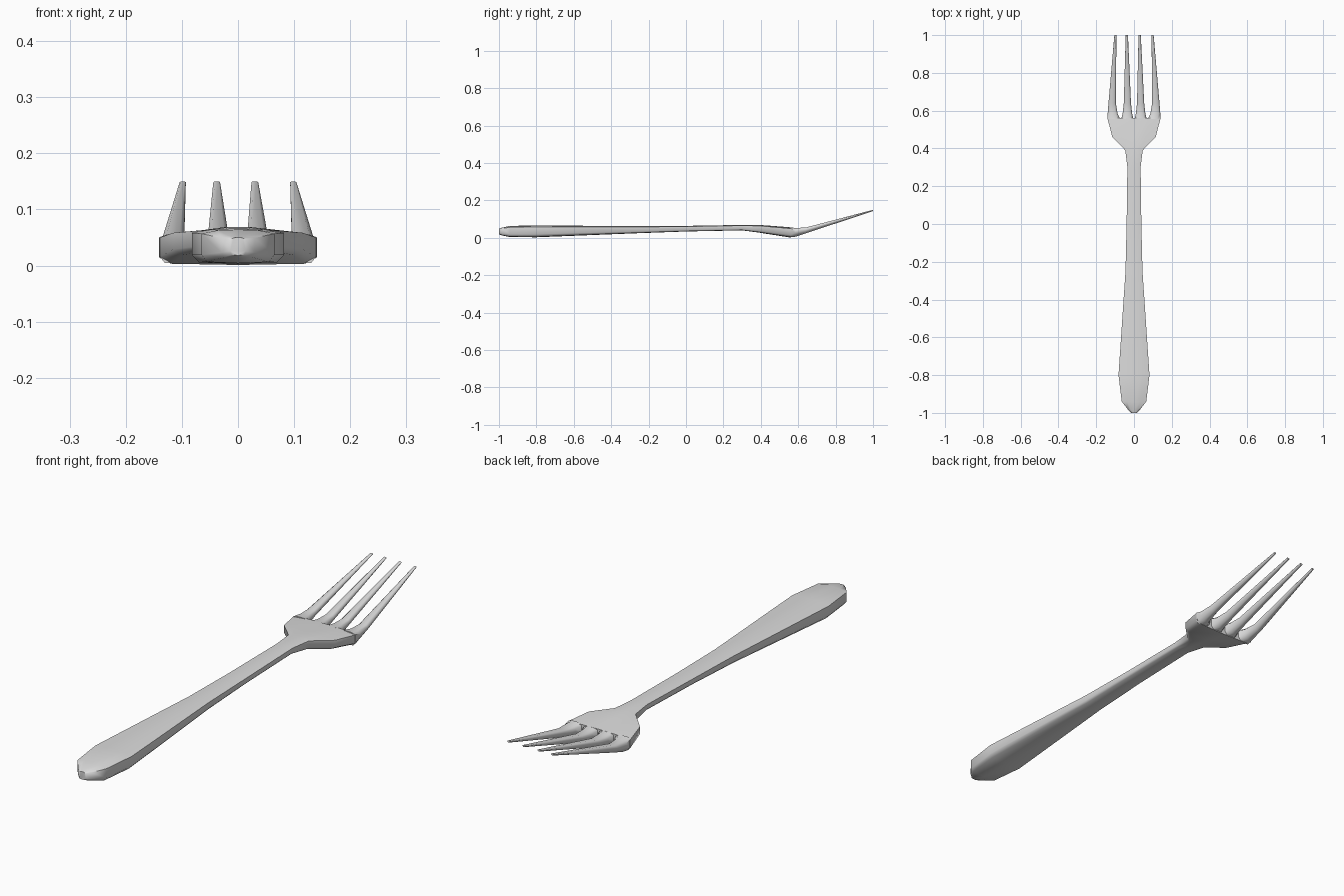
import bpy, bmesh, math

if "Cube" in bpy.data.objects:
    bpy.data.objects.remove(bpy.data.objects["Cube"])

steel = bpy.data.materials.new("light_grey_steel")
steel.diffuse_color = (0.72, 0.72, 0.72, 1)
steel.use_nodes = True
steel.node_tree.nodes["Principled BSDF"].inputs["Base Color"].default_value = steel.diffuse_color


def loft(name, rings, angle):
    """Skin a list of equal-length point rings and cap both ends."""
    bm = bmesh.new()
    loops = [[bm.verts.new(p) for p in ring] for ring in rings]
    n = len(loops[0])
    for a, b in zip(loops, loops[1:]):
        for i in range(n):
            j = (i + 1) % n
            bm.faces.new((a[i], a[j], b[j], b[i]))
    bm.faces.new(loops[0])
    bm.faces.new(loops[-1])
    bmesh.ops.recalc_face_normals(bm, faces=bm.faces)
    mesh = bpy.data.meshes.new(name)
    bm.to_mesh(mesh)
    bm.free()
    obj = bpy.data.objects.new(name, mesh)
    bpy.context.collection.objects.link(obj)
    mesh.materials.append(steel)
    bpy.ops.object.select_all(action='DESELECT')
    obj.select_set(True)
    bpy.context.view_layer.objects.active = obj
    bpy.ops.object.shade_smooth_by_angle(angle=math.radians(angle))
    return obj


def ring(section, y, xl, xr, zb, zt):
    cx, hw = (xl + xr) / 2, (xr - xl) / 2
    return [(cx + u * hw, y, zb + v * (zt - zb)) for u, v in section]


# Handle and head: nearly flat top, upright sides, rounded underside
body = [(0, 1), (0.55, 0.98), (1, 0.88), (1, 0.25), (0.85, 0.04), (0, 0),
        (-0.85, 0.04), (-1, 0.25), (-1, 0.88), (-0.55, 0.98)]
# y, half width, bottom z, top z
handle = [(-1.0, 0.014, 0.018, 0.050), (-0.985, 0.030, 0.013, 0.054),
          (-0.94, 0.065, 0.004, 0.064), (-0.80, 0.082, 0.003, 0.066),
          (-0.25, 0.045, 0.025, 0.063), (0.0, 0.039, 0.034, 0.064),
          (0.30, 0.035, 0.040, 0.069), (0.39, 0.046, 0.028, 0.069)]
head = [(0.39, 0.046, 0.028, 0.069), (0.46, 0.115, 0.017, 0.064),
        (0.562, 0.141, 0.001, 0.056)]
stations = handle + head[1:]
loft("handle_and_head", [ring(body, y, -w, w, b, t) for y, w, b, t in stations], 60)

# Tines: broad at the root, slim and rounded towards the tip
root = [(0.5, 1), (1, 0.9), (1, 0.25), (0.7, 0.02),
        (-0.7, 0.02), (-1, 0.25), (-1, 0.9), (-0.5, 1)]
slim = [(0.6, 1), (1, 0.8), (1, 0.45), (0.45, 0),
        (-0.45, 0), (-1, 0.45), (-1, 0.8), (-0.6, 1)]


def tine(name, xs):
    # xs: left and right edge at root, throat, shoulder and tip
    shape = [(root, 0.555, 0.003, 0.056), (slim, 0.585, 0.006, 0.053),
             (slim, 0.64, 0.024, 0.055), (slim, 1.0, 0.143, 0.150)]
    loft(name, [ring(s, y, a, b, zb, zt)
                for (s, y, zb, zt), (a, b) in zip(shape, xs)], 60)


for side, label in ((1, "right"), (-1, "left")):
    outer = [(0.073, 0.140), (0.087, 0.1395), (0.096, 0.135), (0.093, 0.104)]
    inner = [(0.003, 0.068), (0.010, 0.060), (0.016, 0.054), (0.028, 0.040)]
    for part, xs in (("outer", outer), ("inner", inner)):
        pts = [tuple(sorted((side * a, side * b))) for a, b in xs]
        if part == "inner":  # inner tips lean slightly to the left
            a, b = pts[-1]
            pts[-1] = (a - 0.004, b - 0.004)
        tine(f"{label}_{part}_tine", pts)
